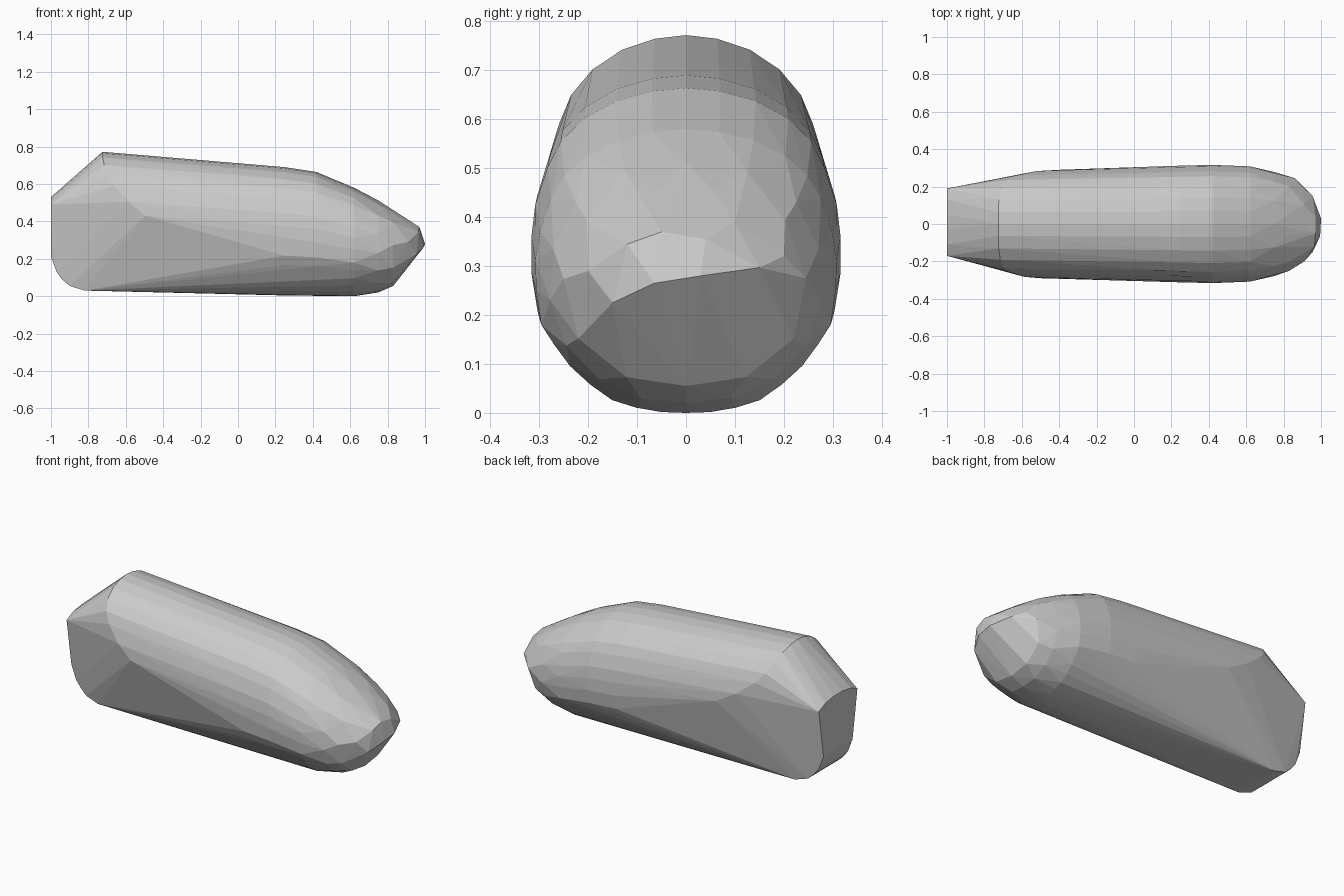
import bpy, bmesh

if "Cube" in bpy.data.objects:
    bpy.data.objects.remove(bpy.data.objects["Cube"])

# Half cross-section of the body: (width fraction, height fraction), bottom to top
HALF = [(0, 0), (.16, .003), (.33, .018), (.49, .045), (.64, .10), (.77, .165),
        (.88, .24), (.96, .31), (1, .43), (1, .54), (.975, .64), (.895, .755),
        (.81, .835), (.66, .905), (.45, .96), (.22, .99), (0, 1)]

points = []


def ring(x, low, high, half_width, step=1, start=0, lean=None, floor=0):
    """Add one egg-shaped section; lean gives an x offset by height and side."""
    for side in (-1, 1):
        for w, h in HALF[start::step]:
            if h >= floor:
                dx = lean(h, side) if lean else 0
                points.append((x + dx, side * w * half_width, low + h * (high - low)))


def tail_lean(h, side):
    """The tube end reaches furthest back at the top."""
    return (.33 + .06 * side) * ((1 - h) / .5) ** 2


# Upper tail end of the tube
ring(-.725, .03, .772, .290, lean=tail_lean, floor=.5)

# Tube and rounded nose
ring(.25, .004, .69, .312)
ring(.42, .002, .664, .316)
ring(.62, 0, .58, .308, 2, 1)
ring(.62, 0, .58, .306, 2)
ring(.75, .02, .512, .278, 2)
ring(.83, .055, .46, .25, 3)

# Nose: upper facets and the sharp front edge
points += [(.91, y, z) for y, z in [(-.20, .29), (-.12, .38), (0, .408), (.10, .39)]]
points += [(.965, -.12, .345), (.97, -.05, .37), (.97, .04, .355), (.90, .20, .32)]
points += [(.955, -.15, .225), (.995, -.065, .265), (1, .03, .28),
           (.955, .15, .297), (.86, .245, .275)]

# Flat rear face and rounded heel: (x, z, half width)
for x, z, w in [(-1, .53, .04), (-1, .518, .12), (-1, .49, .18), (-1, .35, .158),
                (-1, .21, .135), (-.97, .13, .135), (-.94, .09, .135),
                (-.90, .055, .14), (-.82, .03, .145)]:
    points += [(x, -w + .01, z), (x, w + .01, z)]

bm = bmesh.new()
for p in points:
    bm.verts.new(p)
bmesh.ops.remove_doubles(bm, verts=bm.verts, dist=.002)
hull = bmesh.ops.convex_hull(bm, input=bm.verts)
loose = {g for g in hull["geom_interior"] + hull["geom_unused"]
         if isinstance(g, bmesh.types.BMVert)}
bmesh.ops.delete(bm, geom=list(loose), context='VERTS')
bmesh.ops.dissolve_limit(bm, angle_limit=.03, verts=bm.verts, edges=bm.edges)
bmesh.ops.recalc_face_normals(bm, faces=bm.faces)

mesh = bpy.data.meshes.new("faceted_body")
bm.to_mesh(mesh)
bm.free()
bpy.context.collection.objects.link(bpy.data.objects.new("faceted_body", mesh))
